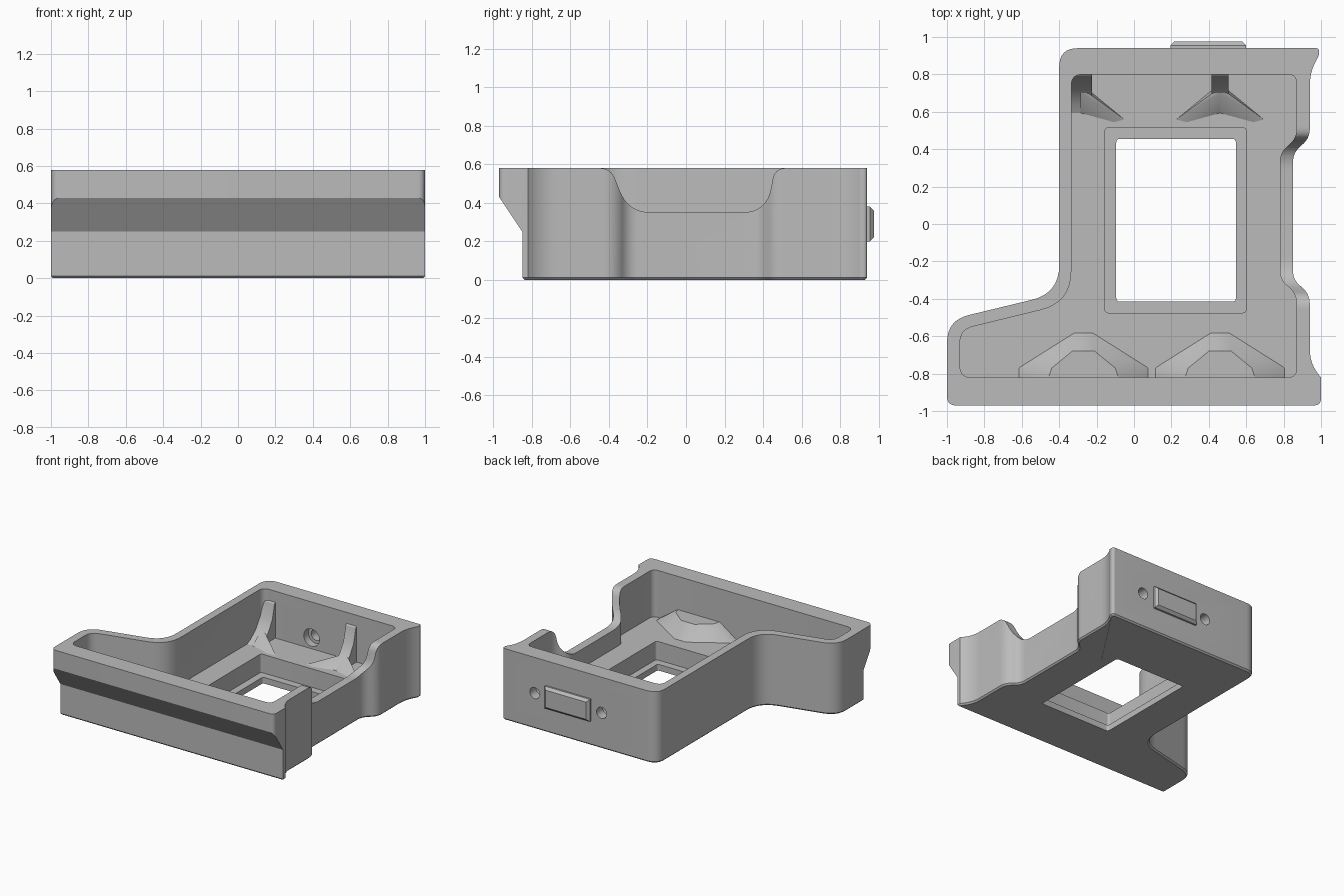
import bpy, bmesh, math
from mathutils import Vector

cube = bpy.data.objects.get("Cube")
if cube:
    bpy.data.objects.remove(cube, do_unlink=True)

grey = bpy.data.materials.new("plain grey")
grey.use_nodes = True
grey.diffuse_color = (0.5, 0.5, 0.5, 1)
grey.node_tree.nodes["Principled BSDF"].inputs["Base Color"].default_value = (0.5, 0.5, 0.5, 1)

HEIGHT, FLOOR, LEDGE = 0.58, 0.2, 0.05


def finish(name, bm):
    bmesh.ops.recalc_face_normals(bm, faces=bm.faces[:])
    mesh = bpy.data.meshes.new(name)
    bm.to_mesh(mesh)
    bm.free()
    mesh.materials.append(grey)
    obj = bpy.data.objects.new(name, mesh)
    bpy.context.collection.objects.link(obj)
    return obj


def rounded(corners, steps=8):
    """Round each (x, y, tangent length) corner of a closed outline."""
    out = []
    n = len(corners)
    for i, (x, y, d) in enumerate(corners):
        p = Vector((x, y))
        if d == 0:
            out.append(p)
            continue
        a = p + (Vector(corners[i - 1][:2]) - p).normalized() * d
        b = p + (Vector(corners[(i + 1) % n][:2]) - p).normalized() * d
        for k in range(steps + 1):
            t = k / steps
            out.append(a * (1 - t) ** 2 + p * 2 * t * (1 - t) + b * t * t)
    return out


def prism(name, outline, axis, lo, hi, chamfer=0):
    """Extrude a 2D outline along x (outline is y, z) or z (outline is x, y)."""
    bm = bmesh.new()
    place = (lambda p, h: (h, p[0], p[1])) if axis == "x" else (lambda p, h: (p[0], p[1], h))
    base = bm.faces.new([bm.verts.new(place(p, lo)) for p in outline])
    rim = base.edges[:]
    grown = bmesh.ops.extrude_face_region(bm, geom=[base], use_keep_orig=True)
    shift = Vector(place((0, 0), hi - lo))
    bmesh.ops.translate(bm, vec=shift, verts=[g for g in grown["geom"] if isinstance(g, bmesh.types.BMVert)])
    if chamfer:
        bmesh.ops.recalc_face_normals(bm, faces=bm.faces[:])
        bmesh.ops.bevel(bm, geom=rim, offset=chamfer, segments=1, affect="EDGES")
    return finish(name, bm)


def hull(name, points):
    bm = bmesh.new()
    for p in points:
        bm.verts.new(p)
    bmesh.ops.convex_hull(bm, input=bm.verts[:])
    return finish(name, bm)


def rod(name, x, z, radius, y0, y1):
    ring = [(radius * math.cos(a * math.tau / 32), radius * math.sin(a * math.tau / 32)) for a in range(32)]
    return hull(name, [(x + u, y, z + v) for y in (y0, y1) for u, v in ring])


def box(name, x0, x1, y0, y1, z0, z1, d):
    corners = [(x0, y0, d), (x1, y0, d), (x1, y1, d), (x0, y1, d)]
    return prism(name, rounded(corners, 4), "z", z0, z1)


def cut(target, cutter):
    cutter.hide_render = True
    mod = target.modifiers.new("cut", "BOOLEAN")
    mod.operation = "DIFFERENCE"
    mod.solver = "EXACT"
    mod.object = cutter
    bpy.context.view_layer.objects.active = target
    bpy.ops.object.modifier_apply(modifier=mod.name)
    bpy.data.objects.remove(cutter, do_unlink=True)


# Outer shell
outer = [(-1, -.97, .05), (1, -.97, .04), (1, -.82, 0), (.94, -.75, .08),
         (.94, -.37, .06), (.85, -.3, .05), (.85, .38, .05), (.94, .46, .05),
         (.94, .83, .09), (.99, .9, .02), (.99, .94, .02), (-.4, .94, .1),
         (-.4, -.37, .15), (-1, -.515, .12)]
shell = prism("tray_shell", rounded(outer), "z", 0, HEIGHT, 0.012)

# Inner cavity, open at the top
inner = [(-.93, -.82, .06), (.87, -.82, .05), (.87, -.37, .06), (.78, -.3, .05),
         (.78, .38, .05), (.87, .46, .05), (.87, .8, .05), (-.335, .8, .06),
         (-.335, -.42, .17), (-.93, -.565, .07)]
cut(shell, prism("cavity_cutter", rounded(inner), "z", FLOOR, 1))

# Window with its ledge
cut(shell, box("pocket_cutter", -.155, .6, -.475, .515, LEDGE, 1, .02))
cut(shell, box("window_cutter", -.095, .545, -.415, .455, -.1, 1, .02))

# Overhanging front lip
lip = [(-1.2, -.1), (-.838, -.1), (-.838, 0), (-.85, .012), (-.85, .25), (-.97, .43), (-1.2, .43)]
cut(shell, prism("lip_cutter", lip, "x", -1.2, 1.2))

# Lowered side wall
dip = [(-.46, .7, 0), (-.46, HEIGHT, 0), (-.39, HEIGHT, .06), (-.3, .35, .12), (.42, .35, .13),
       (.46, HEIGHT, .06), (.53, HEIGHT, 0), (.53, .7, 0)]
cut(shell, prism("dip_cutter", rounded(dip), "x", .7, 1.2))

# Screw holes with inner counterbores
for x in (.1, .7):
    cut(shell, rod("screw_hole_cutter", x, .29, .045, .7, 1.1))
    cut(shell, rod("counterbore_cutter", x, .29, .07, .75, .86))

parts = [shell]

# Raised plate on the back
plate = [(x, .93, z) for x in (.195, .6) for z in (.2, .38)]
plate += [(x, .955, z) for x in (.195, .6) for z in (.2, .38)]
plate += [(x, .975, z) for x in (.215, .58) for z in (.22, .36)]
parts.append(hull("back_plate", plate))

# Forked gussets on the back wall
curve = [(.83, .19), (.57, .19), (.64, .22), (.71, .28), (.76, .36), (.79, .48), (.83, .52)]
for label, x, width, sides in (("left", .46, .045, (-1, 1)), ("right", -.285, .06, (1,))):
    parts.append(prism(label + "_gusset", curve, "x", x - width, x + width))
    for s in sides:
        parts.append(hull(label + "_gusset_arm", [
            (x, .58, .19), (x + s * .04, .72, .19), (x + s * .26, .54, .19),
            (x + s * .2, .525, .19), (x, .7, .28), (x + s * .04, .7, .27)]))

# Sloped pads along the front wall
for label, x in (("left", .46), ("right", -.27)):
    base = [(x + s * w, y, .19) for s in (-1, 1) for w, y in ((.36, -.83), (.36, -.77), (.05, -.575))]
    top = [(x + s * w, y, .31) for s in (-1, 1) for w, y in ((.19, -.83), (.17, -.77), (.06, -.68))]
    parts.append(hull(label + "_front_pad", base + top))

# Smooth the rounded walls and keep the edges sharp
bpy.ops.object.select_all(action="DESELECT")
for obj in parts:
    obj.select_set(True)
bpy.context.view_layer.objects.active = shell
bpy.ops.object.shade_smooth_by_angle(angle=math.radians(30))
